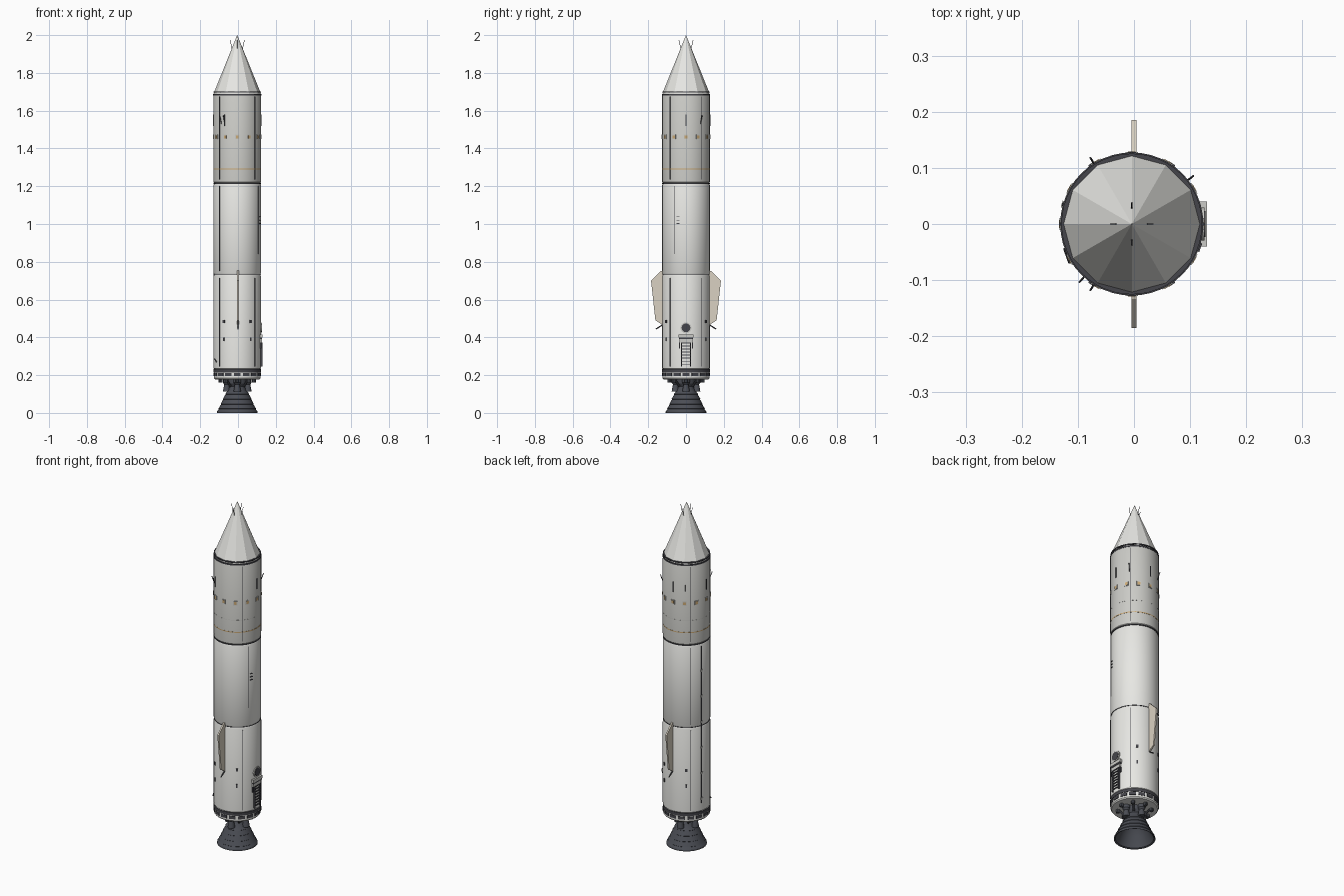
import bpy, bmesh, math
from mathutils import Vector, Matrix

if "Cube" in bpy.data.objects:
    bpy.data.objects.remove(bpy.data.objects["Cube"])

CX, R = -0.004, 0.126


def mat(name, c):
    m = bpy.data.materials.new(name)
    m.diffuse_color = (*c, 1)
    m.use_nodes = True
    m.node_tree.nodes["Principled BSDF"].inputs["Base Color"].default_value = m.diffuse_color
    return m


WHITE = mat("white", (0.80, 0.80, 0.77))
GREY = mat("grey", (0.60, 0.60, 0.57))
DARK = mat("dark", (0.06, 0.06, 0.07))
METAL = mat("engine_metal", (0.07, 0.075, 0.09))
BEIGE = mat("beige", (0.70, 0.64, 0.54))
GOLD = mat("gold", (0.60, 0.40, 0.18))


def finish(name, bm, m, smooth=False):
    bmesh.ops.recalc_face_normals(bm, faces=bm.faces)
    me = bpy.data.meshes.new(name)
    bm.to_mesh(me)
    bm.free()
    ob = bpy.data.objects.new(name, me)
    bpy.context.collection.objects.link(ob)
    me.materials.append(m)
    if smooth:
        bpy.ops.object.select_all(action='DESELECT')
        ob.select_set(True)
        bpy.context.view_layer.objects.active = ob
        bpy.ops.object.shade_smooth_by_angle(angle=math.radians(28))
    return ob


def lathe(name, prof, m, n=48, smooth=True, at=(CX, 0), caps=True):
    """Revolve (radius, z) points around a vertical axis."""
    bm = bmesh.new()
    rings = []
    for r, z in prof:
        rings.append([bm.verts.new((at[0] + r * math.cos(2 * math.pi * i / n),
                                    at[1] + r * math.sin(2 * math.pi * i / n), z)) for i in range(n)])
    for a, b in zip(rings, rings[1:]):
        for i in range(n):
            bm.faces.new((a[i], a[(i + 1) % n], b[(i + 1) % n], b[i]))
    if caps:
        bm.faces.new(rings[0])
        bm.faces.new(rings[-1])
    bmesh.ops.remove_doubles(bm, verts=bm.verts, dist=1e-6)
    return finish(name, bm, m, smooth)


def boxes(name, items, m):
    """Boxes on the hull: (angle, z0, z1, width, r0, r1, sideways offset)."""
    bm = bmesh.new()
    for ang, z0, z1, w, r0, r1, off in items:
        M = (Matrix.Translation((CX, 0, 0)) @ Matrix.Rotation(math.radians(ang), 4, 'Z')
             @ Matrix.Translation(((r0 + r1) / 2, off, (z0 + z1) / 2))
             @ Matrix.Diagonal((r1 - r0, w, z1 - z0, 1)))
        bmesh.ops.create_cube(bm, size=1, matrix=M)
    return finish(name, bm, m)


def rods(name, items, m, n=6):
    """Straight rods: (start, end, radius)."""
    bm = bmesh.new()
    for p, q, r in items:
        p, q = Vector(p), Vector(q)
        M = Matrix.Translation((p + q) / 2) @ (q - p).to_track_quat('Z', 'Y').to_matrix().to_4x4()
        bmesh.ops.create_cone(bm, cap_ends=True, segments=n, radius1=r, radius2=r,
                              depth=(q - p).length, matrix=M)
    return finish(name, bm, m)


def polar(ang, r, z):
    a = math.radians(ang)
    return (CX + r * math.cos(a), r * math.sin(a), z)


# hull stages, separated by shallow grooves
lathe("lower_stage", [(0.121, 0.232), (R, 0.236), (R, 0.722), (0.122, 0.732)], WHITE)
lathe("middle_stage", [(0.122, 0.732), (R, 0.742), (R, 1.205), (0.121, 1.215)], WHITE)
lathe("upper_stage", [(0.121, 1.215), (R, 1.222), (R, 1.682), (0.122, 1.69)], GREY)
lathe("nose_cone", [(0.125, 1.692), (0.0002, 2.0)], WHITE, n=12, smooth=False)

# bands
for name, z, h, r, m in [("nose_ring", 1.685, 0.008, 0.1275, DARK), ("nose_ring_top", 1.698, 0.006, 0.1255, DARK),
                         ("upper_band", 1.29, 0.005, 0.1268, GOLD), ("panel_seam", 1.36, 0.002, 0.1264, GREY),
                         ("stage_ring_top", 1.215, 0.005, 0.1262, DARK), ("stage_ring_low", 0.732, 0.003, 0.125, DARK)]:
    lathe(name, [(r, z - h / 2), (r, z + h / 2)], m)

# tail skirt
lathe("tail_skirt", [(0.119, 0.178), (0.124, 0.184), (0.124, 0.232)], WHITE)
lathe("tail_ring", [(0.1265, 0.215), (0.1265, 0.232)], DARK)
boxes("tail_panels", [(i * 22.5, 0.194, 0.211, 0.036, 0.115, 0.1262, 0) for i in range(16)], DARK)

# main engine: stepped bell with a hollow interior
lathe("engine_bell", [(0.100, 0.004), (0.108, 0.0), (0.107, 0.008), (0.098, 0.02), (0.100, 0.022),
                      (0.086, 0.045), (0.088, 0.047), (0.074, 0.072), (0.076, 0.074), (0.062, 0.098),
                      (0.064, 0.10), (0.048, 0.12), (0.04, 0.14), (0.05, 0.155), (0.05, 0.18),
                      (0.02, 0.18), (0.02, 0.13), (0.045, 0.11), (0.075, 0.06), (0.100, 0.004)],
      METAL, n=32, caps=False)
lathe("engine_injector", [(0.022, 0.128), (0.022, 0.132)], DARK, n=16)

# four small engines around the main one
for i in range(4):
    x, y, _ = polar(i * 90, 0.056, 0)
    lathe("small_engine_%d" % i, [(0.02, 0.112), (0.018, 0.125), (0.013, 0.15), (0.02, 0.16), (0.02, 0.18)],
          METAL, n=16, at=(x, y))
rods("engine_pipes", [(polar(a, 0.05, 0.14), polar(a, 0.085, 0.18), 0.006) for a in range(45, 360, 90)]
     + [(polar(a, 0.088, 0.162), polar(a, 0.088, 0.18), 0.01) for a in range(0, 360, 45)], METAL, 8)

# fins with little struts below them
for name, s in (("front_fin", -1), ("back_fin", 1)):
    bm = bmesh.new()
    pts = [(0.118, 0.755), (0.134, 0.75), (0.185, 0.70), (0.162, 0.49), (0.118, 0.462)]
    f = bm.faces.new([bm.verts.new((-0.0045, s * y, z)) for y, z in pts])
    g = bmesh.ops.extrude_face_region(bm, geom=[f])
    bmesh.ops.translate(bm, vec=(0.009, 0, 0), verts=[v for v in g["geom"] if isinstance(v, bmesh.types.BMVert)])
    finish(name, bm, BEIGE)
rods("fin_struts", [((0, s * 0.122, 0.468), (0, s * 0.16, 0.443), 0.003) for s in (-1, 1)], DARK)

# portholes
boxes("porthole_frames", [(i * 30, 1.449, 1.473, 0.022, 0.12, 0.1285, 0) for i in range(12)], GREY)
boxes("porthole_panes", [(i * 30, 1.453, 1.469, 0.014, 0.12, 0.1295, 0) for i in range(12)], GOLD)

# vertical cable ducts and seams
ducts = []
for a in (40, 135, 222, 318):
    for z0, z1 in ((0.245, 0.715), (1.235, 1.675)):
        ducts.append((a, z0, z1, 0.003, 0.12, 0.1272, 0))
ducts += [(222, 0.75, 1.2, 0.004, 0.12, 0.1275, 0), (332, 0.84, 1.2, 0.003, 0.12, 0.1272, 0),
          (135, 0.75, 1.2, 0.003, 0.12, 0.1272, 0)]
boxes("cable_ducts", ducts, DARK)
rods("side_pipe", [(polar(164, 0.1262, 0.28), polar(164, 0.1262, 1.2), 0.0035),
                   (polar(200, 0.127, 0.285), polar(212, 0.130, 0.27), 0.003)], DARK, 8)
boxes("side_pipe_clamps", [(164, z / 100, z / 100 + 0.012, 0.012, 0.12, 0.130, 0) for z in range(30, 120, 15)], GREY)

# steering thrusters
quad = (56, 124, 236, 304)
boxes("thruster_pods", [(a, 0.476, 0.492, 0.012, 0.12, 0.130, 0) for a in quad]
      + [(a, 0.38, 0.40, 0.008, 0.12, 0.129, 0) for a in quad], DARK)

# whip aerials on the upper stage and the nose
rods("hull_aerials", [(polar(a, 0.124, 1.53), polar(a, 0.139, 1.575), 0.002) for a in (38, 122, 228, 238)]
     + [(polar(a, 0.127, 1.52), polar(a, 0.127, 1.58), 0.003) for a in (0, 90, 180, 238)], DARK)
rods("nose_aerials", [(polar(a, 0.026, 1.92), polar(a, 0.038, 1.975), 0.0013) for a in range(0, 360, 90)], DARK)

# hatch, platform and ladder on the right side
rods("hatch_rim", [((0.112, 0, 0.45), (0.1255, 0, 0.45), 0.029)], GREY, 24)
rods("hatch_door", [((0.112, 0, 0.45), (0.1275, 0, 0.45), 0.023)], DARK, 24)
boxes("hatch_platform", [(0, 0.398, 0.416, 0.08, 0.11, 0.134, 0), (0, 0.372, 0.39, 0.07, 0.11, 0.130, 0)], GREY)
boxes("platform_edges", [(0, 0.39, 0.398, 0.076, 0.11, 0.132, 0)], DARK)
boxes("ladder_rails", [(0, 0.245, 0.372, 0.006, 0.12, 0.133, s * 0.024) for s in (-1, 1)], DARK)
boxes("ladder_rungs", [(0, 0.255 + i * 0.016, 0.26 + i * 0.016, 0.048, 0.127, 0.132, 0) for i in range(8)], DARK)
boxes("platform_braces", [(0, 0.34, 0.372, 0.006, 0.115, 0.128, s * 0.034) for s in (-1, 1)], DARK)

# step rungs on the middle stage
boxes("step_rungs", [(341, z, z + 0.004, 0.016, 0.12, 0.130, 0) for z in (1.0, 1.018, 1.036)], DARK)
